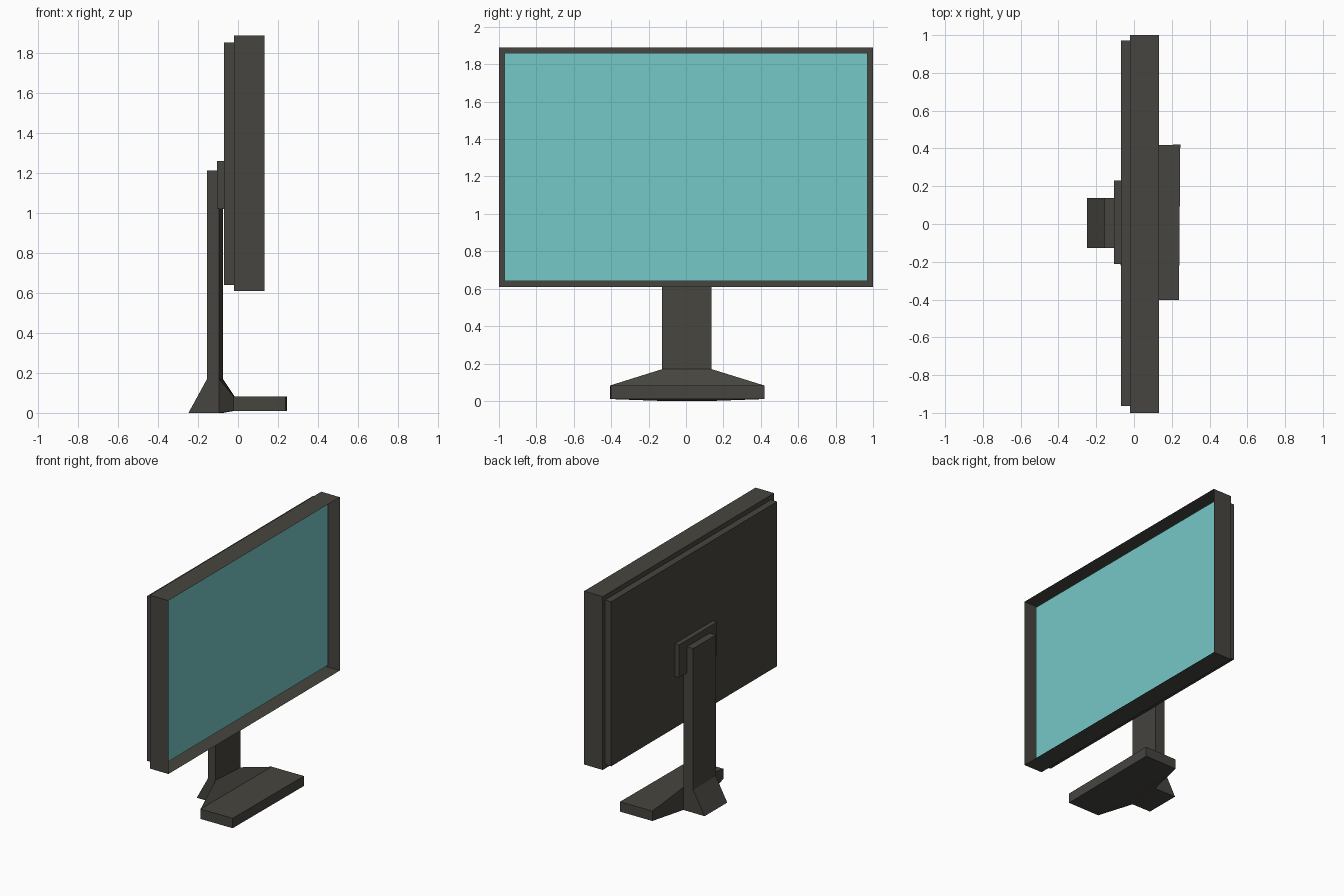
import bpy
import bmesh

if "Cube" in bpy.data.objects:
    bpy.data.objects.remove(bpy.data.objects["Cube"])


def material(name, rgb):
    mat = bpy.data.materials.new(name)
    mat.diffuse_color = (*rgb, 1)
    mat.use_nodes = True
    mat.node_tree.nodes["Principled BSDF"].inputs["Base Color"].default_value = mat.diffuse_color
    return mat


DARK = material("dark_plastic", (0.062, 0.059, 0.050))
CYAN = material("screen_cyan", (0.18, 0.58, 0.58))


def finish(bm, name, mat=DARK):
    bmesh.ops.recalc_face_normals(bm, faces=bm.faces)
    mesh = bpy.data.meshes.new(name)
    bm.to_mesh(mesh)
    bm.free()
    mesh.materials.append(mat)
    obj = bpy.data.objects.new(name, mesh)
    bpy.context.collection.objects.link(obj)
    return obj


def loft(rings, start_cap=True):
    """Join four-cornered sections into one solid."""
    bm = bmesh.new()
    loops = [[bm.verts.new(p) for p in ring] for ring in rings]
    for a, b in zip(loops, loops[1:]):
        for i in range(4):
            j = (i + 1) % 4
            bm.faces.new((a[i], a[j], b[j], b[i]))
    if start_cap:
        bm.faces.new(loops[0][::-1])
    bm.faces.new(loops[-1])
    return bm


def section(x0, x1, y0, y1, z0, z1):
    """Upright section at x0 (low y side) and x1 (high y side)."""
    return [(x0, y0, z0), (x1, y1, z0), (x1, y1, z1), (x0, y0, z1)]


def box(x0, x1, y0, y1, z0, z1):
    return loft([section(x0, x0, y0, y1, z0, z1), section(x1, x1, y0, y1, z0, z1)])


# Screen surround: box with its +x face inset and pushed inward, left open for the screen
bm = box(-0.02, 0.132, -1, 1, 0.61, 1.89)
front = max(bm.faces, key=lambda f: f.calc_center_median().x)
bmesh.ops.inset_region(bm, faces=[front], thickness=0.03)
inner = bmesh.ops.extrude_face_region(bm, geom=[front])
floor_verts = [v for v in inner["geom"] if isinstance(v, bmesh.types.BMVert)]
floor = [f for f in inner["geom"] if isinstance(f, bmesh.types.BMFace)]
SCREEN_X = 0.055
for v in floor_verts:
    v.co.x = SCREEN_X
bmesh.ops.delete(bm, geom=floor + ([front] if front.is_valid else []), context="FACES_ONLY")
finish(bm, "screen_frame")

# Screen
bm = bmesh.new()
bm.faces.new([bm.verts.new(p) for p in section(SCREEN_X, SCREEN_X, -0.97, 0.97, 0.64, 1.86)])
finish(bm, "screen", CYAN)
screen = bpy.data.objects["screen"].data
if screen.polygons[0].normal.x < 0:
    screen.flip_normals()

# Back panel and mounting plate
finish(box(-0.07, -0.02, -0.963, 0.972, 0.64, 1.855), "back_panel")
finish(box(-0.105, -0.07, -0.212, 0.23, 1.02, 1.262), "mounting_plate")

# Column, flaring backward into a heel at the bottom
Y0, Y1 = -0.127, 0.137
FX0, FX1 = -0.094, -0.075
finish(loft([[(back, Y0, z), (FX0, Y0, z), (FX1, Y1, z), (back, Y1, z)]
             for back, z in ((-0.248, 0), (-0.155, 0.17), (-0.155, 1.213))]), "stand_column")

# Foot, widening from the column into a flat slab
finish(loft([section(FX0, FX1, Y0, Y1, 0, 0.17),
             section(-0.022, -0.017, -0.405, 0.417, 0.01, 0.083),
             section(0.238, 0.245, -0.402, 0.42, 0.01, 0.083)], start_cap=False), "stand_foot")
